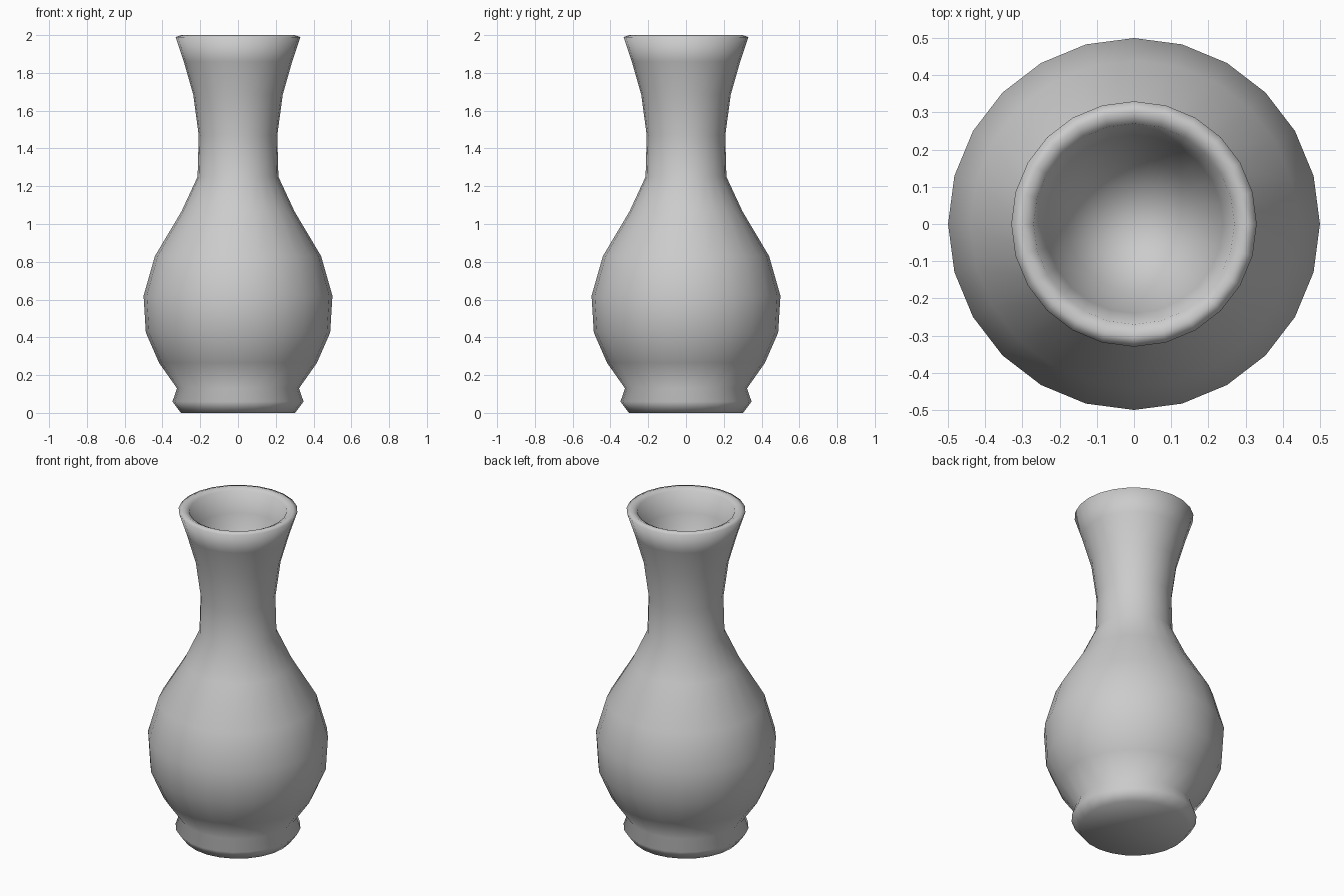
import bpy, bmesh, math

if "Cube" in bpy.data.objects:
    bpy.data.objects.remove(bpy.data.objects["Cube"])

SIDES = 24

# Profile (radius, height): base, foot, belly, neck, flared rim, inner bowl
profile = [
    (0, 0), (0.302, 0), (0.347, 0.06), (0.323, 0.13),
    (0.418, 0.265), (0.488, 0.425), (0.50, 0.62), (0.44, 0.83),
    (0.30, 1.065), (0.214, 1.25), (0.208, 1.47), (0.237, 1.685),
    (0.287, 1.86), (0.33, 1.99), (0.30, 2.0), (0.27, 1.985),
    (0.24, 1.86), (0.18, 1.70), (0.10, 1.61), (0, 1.58),
]


def lathe(name, points):
    """Revolve a profile round the z axis, closing both ends at the axis."""
    bm = bmesh.new()
    rings = []
    for r, z in points:
        count = 1 if r == 0 else SIDES
        rings.append([bm.verts.new((r * math.cos(math.tau * i / SIDES),
                                    r * math.sin(math.tau * i / SIDES), z))
                      for i in range(count)])
    for a, b in zip(rings, rings[1:]):
        for i in range(SIDES):
            j = (i + 1) % SIDES
            corners = [a[i % len(a)], a[j % len(a)], b[j % len(b)], b[i % len(b)]]
            bm.faces.new(list(dict.fromkeys(corners)))
    bmesh.ops.recalc_face_normals(bm, faces=bm.faces[:])
    for f in bm.faces:
        f.smooth = True
    mesh = bpy.data.meshes.new(name)
    bm.to_mesh(mesh)
    bm.free()
    obj = bpy.data.objects.new(name, mesh)
    bpy.context.collection.objects.link(obj)
    return obj


# Vase body
lathe("vase", profile)
